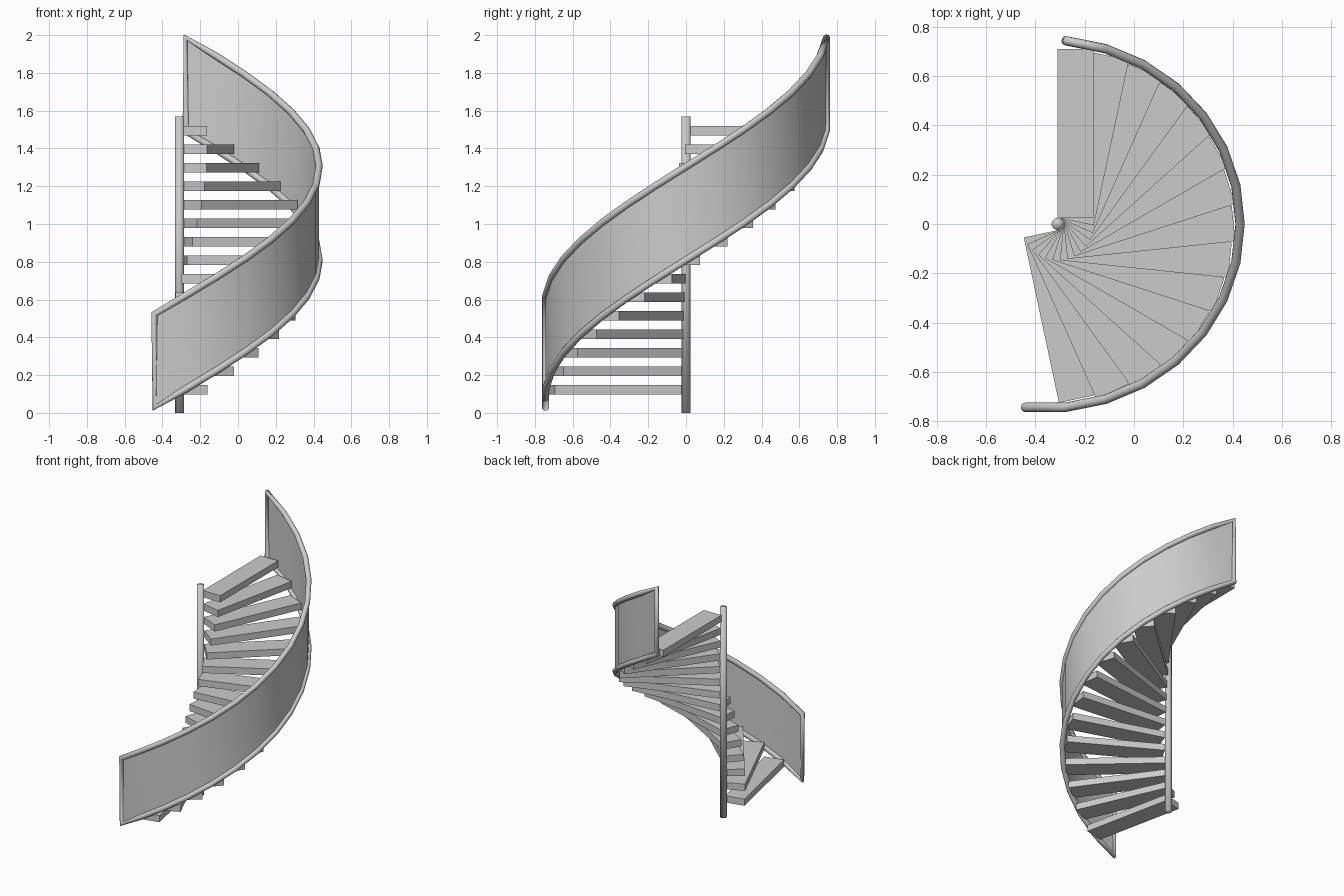
import bpy, bmesh, math
from mathutils import Matrix, Vector

if "Cube" in bpy.data.objects:
    bpy.data.objects.remove(bpy.data.objects["Cube"])

RISE = 0.0976            # height gained per tread
TURN = math.radians(12)  # turn per tread
POLE = Vector((-0.31, 0, 0))

grey = bpy.data.materials.new("light grey")
grey.diffuse_color = (0.6, 0.6, 0.6, 1)
grey.use_nodes = True
grey.node_tree.nodes["Principled BSDF"].inputs["Base Color"].default_value = grey.diffuse_color


def make(name, bm, smooth=False):
    me = bpy.data.meshes.new(name)
    for f in bm.faces:
        f.smooth = smooth
    bm.to_mesh(me)
    bm.free()
    ob = bpy.data.objects.new(name, me)
    bpy.context.collection.objects.link(ob)
    me.materials.append(grey)
    return ob


# central pole
bm = bmesh.new()
bmesh.ops.create_cone(bm, cap_ends=True, segments=24, radius1=0.024, radius2=0.024,
                      depth=1.57, matrix=Matrix.Translation(POLE + Vector((0, 0, 0.785))))
make("centre_pole", bm, True)

# fifteen treads fanned round the pole, lowest first
for i in range(15):
    bm = bmesh.new()
    place = (Matrix.Translation(POLE + Vector((0, 0, 0.122 + i * 0.0979)))
             @ Matrix.Rotation(-TURN * (14 - i), 4, 'Z')
             @ Matrix.Translation((0.0725, 0.3675, 0))
             @ Matrix.Diagonal((0.145, 0.685, 0.05, 1)))
    bmesh.ops.create_cube(bm, size=1, matrix=place)
    make(f"tread_{i + 1}", bm)

# helical path shared by the side panel and its frame
low = []
for k in range(16):
    a = math.radians(-96 + 12 * k)
    low.append(Vector((-0.36 + 0.79 * math.cos(a), 0.747 * math.sin(a), 0.028 + RISE * k)))
high = [p + Vector((0, 0, 0.495)) for p in low]

# curved side panel
bm = bmesh.new()
lo = [bm.verts.new(p) for p in low]
hi = [bm.verts.new(p) for p in high]
for k in range(15):
    bm.faces.new((lo[k], lo[k + 1], hi[k + 1], hi[k]))
make("side_panel", bm, True)

# tubular frame running all round the panel
cu = bpy.data.curves.new("panel_frame", 'CURVE')
cu.dimensions = '3D'
cu.bevel_depth = 0.019
cu.bevel_resolution = 3
loop = low + high[::-1]
sp = cu.splines.new('POLY')
sp.points.add(len(loop) - 1)
for pt, p in zip(sp.points, loop):
    pt.co = (*p, 1)
sp.use_cyclic_u = True
sp.use_smooth = True
cu.materials.append(grey)
bpy.context.collection.objects.link(bpy.data.objects.new("panel_frame", cu))
